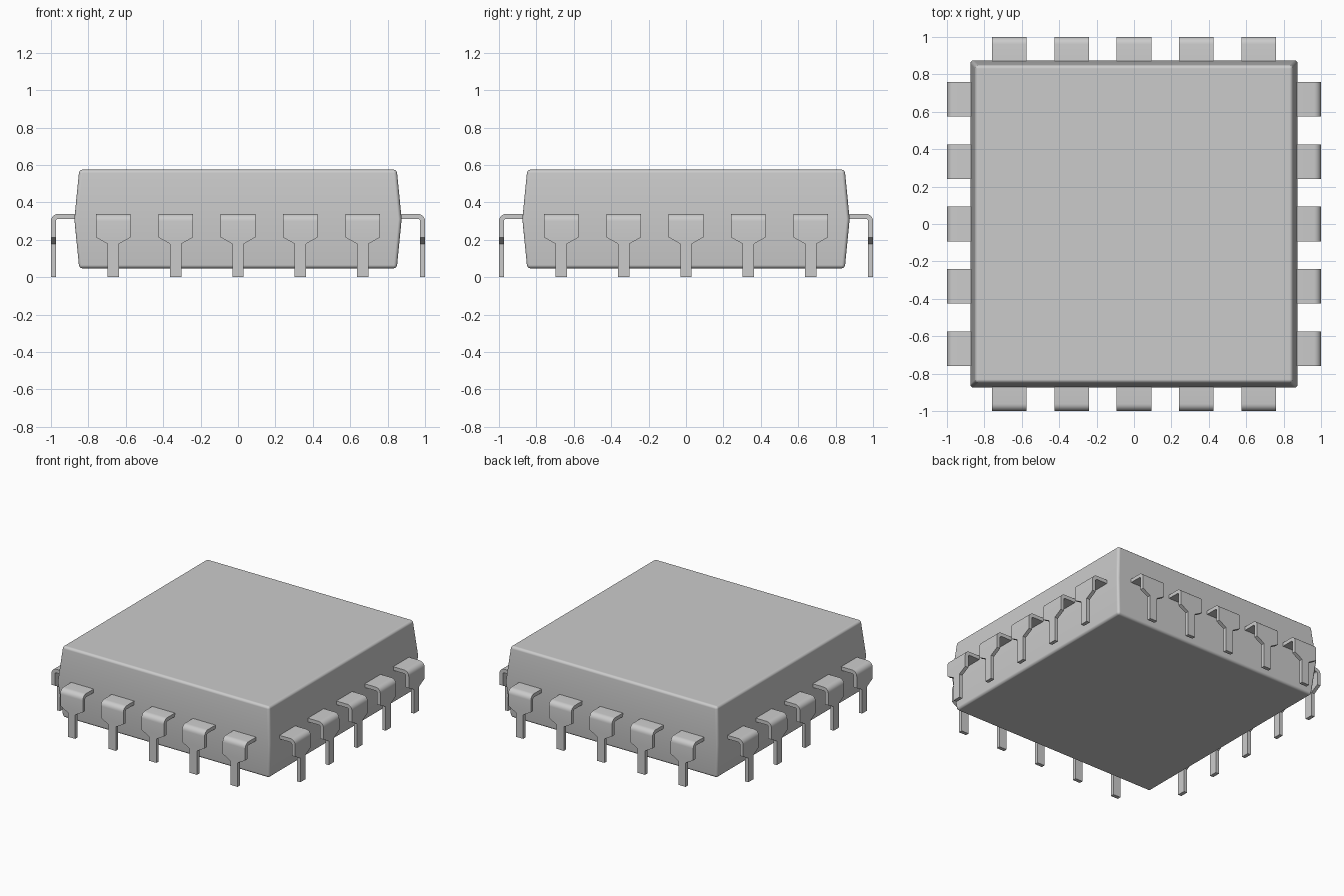
import bpy, bmesh, math

if "Cube" in bpy.data.objects:
    bpy.data.objects.remove(bpy.data.objects["Cube"])


def ring_mesh(name, rings):
    """Skin a stack of four-point rings into a closed solid."""
    bm = bmesh.new()
    loops = [[bm.verts.new(p) for p in ring] for ring in rings]
    for a, b in zip(loops, loops[1:]):
        for i in range(4):
            j = (i + 1) % 4
            bm.faces.new((a[i], a[j], b[j], b[i]))
    bm.faces.new(loops[0])
    bm.faces.new(loops[-1])
    bmesh.ops.recalc_face_normals(bm, faces=bm.faces)
    mesh = bpy.data.meshes.new(name)
    bm.to_mesh(mesh)
    bm.free()
    return mesh


def add_object(name, mesh):
    obj = bpy.data.objects.new(name, mesh)
    bpy.context.collection.objects.link(obj)
    return obj


def smooth(obj):
    bpy.ops.object.select_all(action='DESELECT')
    obj.select_set(True)
    bpy.context.view_layer.objects.active = obj
    bpy.ops.object.shade_smooth_by_angle(angle=math.radians(35))


# Chip body: widest at the parting line, tapering up and down
def square(h, z):
    return [(-h, -h, z), (h, -h, z), (h, h, z), (-h, h, z)]


body = add_object("chip_body", ring_mesh("chip_body", [
    square(0.849, 0.047), square(0.875, 0.311), square(0.849, 0.575)]))
bevel = body.modifiers.new("rounded_edges", 'BEVEL')
bevel.width = 0.018
bevel.segments = 3
bevel.limit_method = 'ANGLE'
bevel.angle_limit = math.radians(40)
smooth(body)
bevel.harden_normals = True

# Pin: bent strip with wide shoulder narrowing to a thin leg
T, R, TOP = 0.027, 0.038, 0.338
WIDE, THIN = 0.0925, 0.03


def section(outer, inner, w):
    return [(-w, *outer), (w, *outer), (w, *inner), (-w, *inner)]


rings = [section((-0.84, TOP), (-0.84, TOP - T), WIDE)]
for k in range(7):
    a = math.radians(90 + 15 * k)
    c, s = math.cos(a), math.sin(a)
    cy, cz = -1 + R, TOP - R
    rings.append(section((cy + R * c, cz + R * s),
                         (cy + (R - T) * c, cz + (R - T) * s), WIDE))
for z, w in ((0.213, WIDE), (0.178, THIN), (0.0, THIN)):
    rings.append(section((-1, z), (-1 + T, z), w))
pin_mesh = ring_mesh("pin", rings)

# Five pins along each of the four sides
for side, label in enumerate(("front", "right", "back", "left")):
    angle = side * math.pi / 2
    for i in range(5):
        x = (i - 2) / 3
        pin = add_object(f"{label}_pin_{i + 1}", pin_mesh)
        pin.location = (x * math.cos(angle), x * math.sin(angle), 0)
        pin.rotation_euler.z = angle
smooth(pin)
